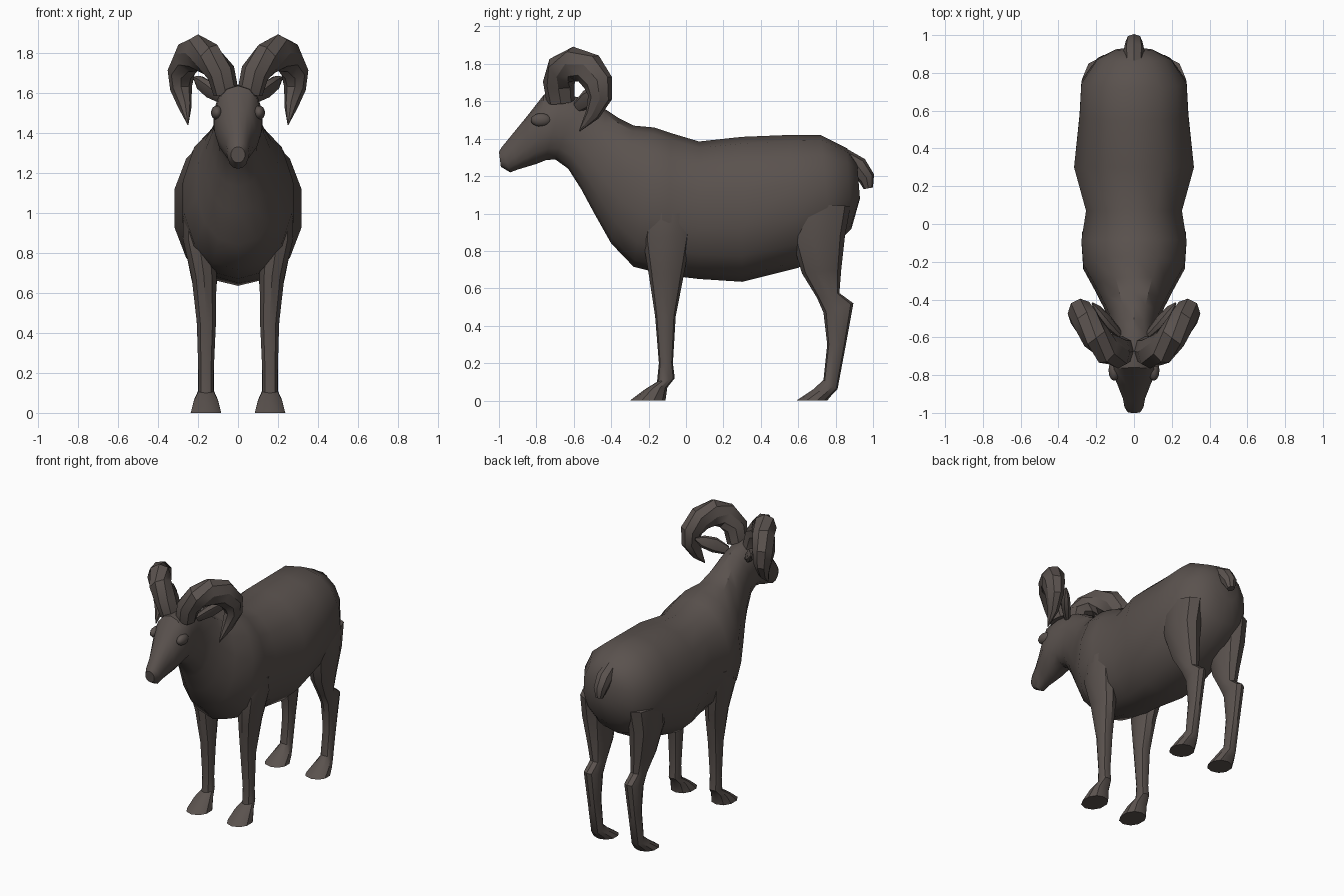
import bpy, bmesh, math
from mathutils import Vector

coat = bpy.data.materials.new("dark brown coat")
coat.diffuse_color = (0.102, 0.084, 0.076, 1)


def loft(name, rings):
    """Skin a list of equal-sized point rings and cap both ends."""
    bm = bmesh.new()
    loops = [[bm.verts.new(p) for p in r] for r in rings]
    n = len(loops[0])
    for a, b in zip(loops, loops[1:]):
        for i in range(n):
            j = (i + 1) % n
            bm.faces.new((a[i], a[j], b[j], b[i]))
    bm.faces.new(loops[0])
    bm.faces.new(loops[-1])
    bmesh.ops.recalc_face_normals(bm, faces=bm.faces)
    me = bpy.data.meshes.new(name)
    bm.to_mesh(me)
    bm.free()
    me.materials.append(coat)
    ob = bpy.data.objects.new(name, me)
    bpy.context.collection.objects.link(ob)
    return ob


def oval(c, u, v, n):
    """Slightly squared oval around c with half axes u and v."""
    pts = []
    for i in range(n):
        a = 2 * math.pi * i / n
        k = [math.copysign(abs(f) ** 0.93, f) for f in (math.cos(a), math.sin(a))]
        pts.append(c + u * k[0] + v * k[1])
    return pts


def side_ring(y1, z1, y2, z2, w, x=0.0, n=14):
    """Ring spanning two points of the side profile, with half width w."""
    a, b = Vector((x, y1, z1)), Vector((x, y2, z2))
    return oval((a + b) / 2, (a - b) / 2, Vector((w, 0, 0)), n)


def sweep(name, path, flat=1.0, n=8):
    """Tapered tube through (x, y, z, radius) points."""
    pts = [Vector(p[:3]) for p in path]
    rings = []
    for i, p in enumerate(pts):
        t = (pts[min(i + 1, len(pts) - 1)] - pts[max(i - 1, 0)]).normalized()
        x = Vector((1, 0, 0))
        u = (x - t * x.dot(t)).normalized()
        r = path[i][3]
        rings.append(oval(p, u * r * flat, t.cross(u) * r, n))
    return loft(name, rings)


# Body, neck and head: top y, z / bottom y, z / half width
body = [
    (0.915, 1.27, 0.93, 1.08, 0.10), (0.86, 1.35, 0.885, 0.92, 0.20),
    (0.72, 1.42, 0.78, 0.81, 0.285), (0.55, 1.42, 0.60, 0.71, 0.295),
    (0.30, 1.41, 0.30, 0.635, 0.325), (0.07, 1.385, 0.07, 0.65, 0.26),
    (-0.08, 1.43, -0.10, 0.67, 0.285), (-0.17, 1.46, -0.28, 0.715, 0.275),
    (-0.28, 1.47, -0.40, 0.84, 0.21), (-0.36, 1.51, -0.49, 1.00, 0.165),
    (-0.42, 1.55, -0.56, 1.13, 0.135), (-0.50, 1.60, -0.63, 1.24, 0.115),
    (-0.57, 1.62, -0.70, 1.29, 0.115), (-0.66, 1.64, -0.75, 1.285, 0.125),
    (-0.76, 1.635, -0.80, 1.265, 0.12), (-0.85, 1.52, -0.85, 1.25, 0.09),
    (-0.94, 1.41, -0.90, 1.235, 0.06), (-0.985, 1.355, -0.94, 1.22, 0.052),
    (-1.0, 1.33, -0.99, 1.25, 0.035),
]
loft("body_and_head", [side_ring(*r) for r in body])

# Legs: front y, z / back y, z / half width / centre x
front_leg = [
    (-0.22, 1.00, 0.04, 1.00, 0.09, 0.19), (-0.23, 0.86, 0.03, 0.89, 0.085, 0.195),
    (-0.20, 0.68, -0.01, 0.68, 0.065, 0.17), (-0.165, 0.45, -0.055, 0.45, 0.05, 0.158),
    (-0.145, 0.20, -0.07, 0.20, 0.04, 0.16), (-0.155, 0.10, -0.06, 0.12, 0.04, 0.16),
    (-0.22, 0.06, -0.10, 0.07, 0.062, 0.16), (-0.30, 0.0, -0.11, 0.0, 0.08, 0.16),
]
hind_leg = [
    (0.54, 1.06, 0.88, 1.04, 0.10, 0.18), (0.56, 0.88, 0.85, 0.88, 0.095, 0.185),
    (0.62, 0.68, 0.83, 0.70, 0.07, 0.17), (0.70, 0.55, 0.82, 0.575, 0.05, 0.16),
    (0.735, 0.47, 0.895, 0.52, 0.05, 0.16), (0.755, 0.30, 0.855, 0.30, 0.042, 0.16),
    (0.735, 0.11, 0.81, 0.06, 0.042, 0.16), (0.68, 0.06, 0.78, 0.03, 0.062, 0.16),
    (0.59, 0.0, 0.755, 0.0, 0.08, 0.16),
]

# Horn, ear: x, y, z, radius
horn = [
    (0.06, -0.67, 1.60, 0.075), (0.085, -0.68, 1.70, 0.085), (0.145, -0.66, 1.77, 0.09),
    (0.20, -0.60, 1.80, 0.092), (0.25, -0.52, 1.775, 0.088), (0.285, -0.47, 1.70, 0.08),
    (0.285, -0.46, 1.62, 0.064), (0.265, -0.50, 1.53, 0.04), (0.25, -0.57, 1.44, 0.003),
]
ear = [(0.08, -0.58, 1.57, 0.03), (0.14, -0.52, 1.615, 0.05),
       (0.19, -0.46, 1.65, 0.04), (0.22, -0.42, 1.675, 0.008)]

for side, s in (("left", 1), ("right", -1)):
    for name, leg in (("front_leg", front_leg), ("hind_leg", hind_leg)):
        loft(f"{side}_{name}", [side_ring(*r[:5], x=s * r[5], n=10) for r in leg])
    for name, path, flat in (("horn", horn, 0.85), ("ear", ear, 0.6)):
        sweep(f"{side}_{name}", [(s * p[0], *p[1:]) for p in path], flat)
    # Eye
    bpy.ops.mesh.primitive_uv_sphere_add(segments=12, ring_count=8, radius=1,
                                         location=(s * 0.105, -0.775, 1.50))
    eye = bpy.context.object
    eye.name = f"{side}_eye"
    eye.scale = (0.03, 0.055, 0.036)
    eye.data.materials.append(coat)

# Tail
sweep("tail", [(0, 0.84, 1.30, 0.05), (0, 0.92, 1.25, 0.055), (0, 0.965, 1.19, 0.045),
               (0, 0.975, 1.135, 0.025)], 1.0)

# Smooth shading with sharp creases kept
bpy.ops.object.select_all(action='SELECT')
bpy.ops.object.shade_smooth_by_angle(angle=math.radians(35))
